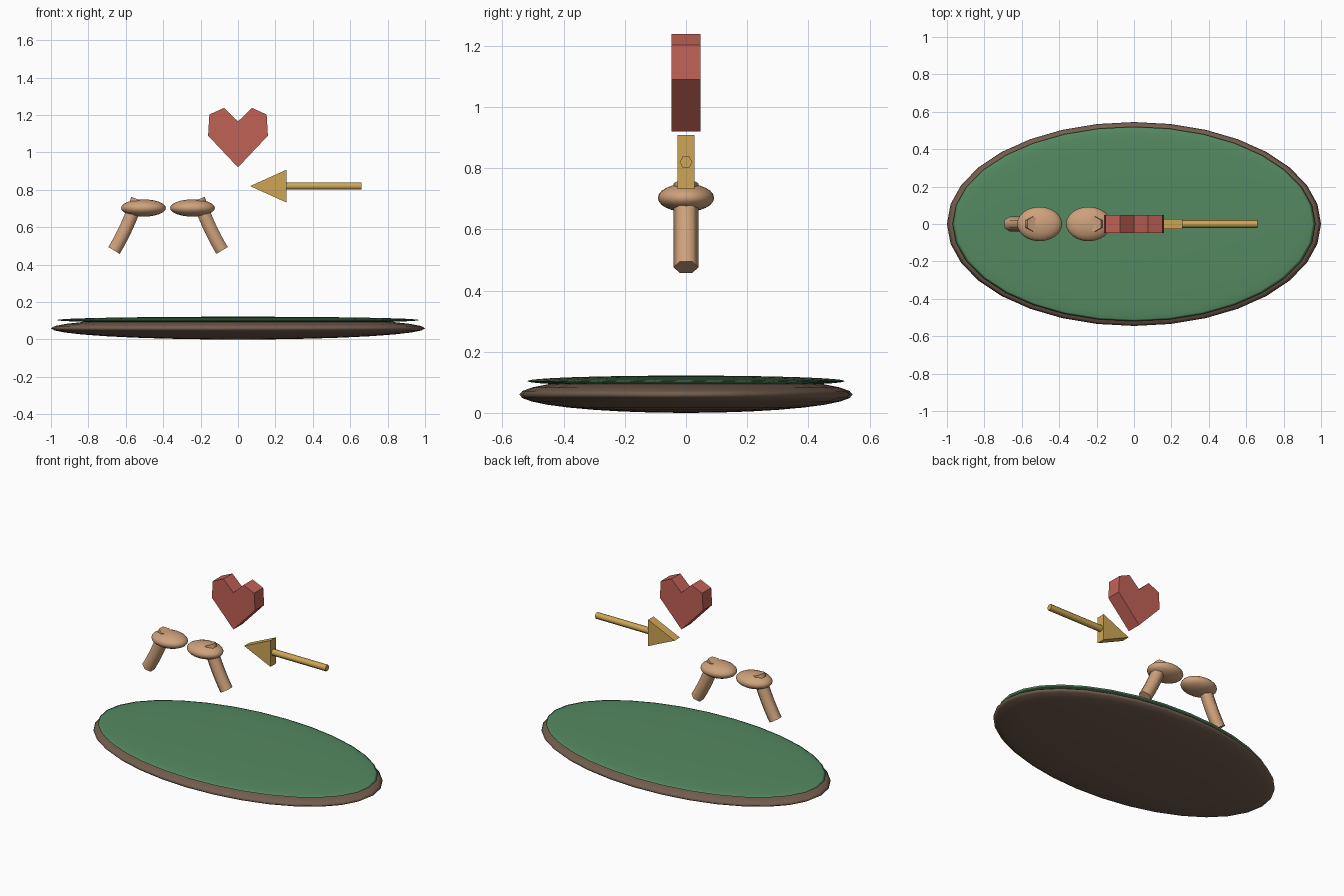
import bpy, bmesh, math
from mathutils import Vector

if "Cube" in bpy.data.objects:
    bpy.data.objects.remove(bpy.data.objects["Cube"])


def material(name, r, g, b):
    m = bpy.data.materials.new(name)
    m.diffuse_color = (r, g, b, 1)
    m.use_nodes = True
    m.node_tree.nodes["Principled BSDF"].inputs["Base Color"].default_value = m.diffuse_color
    return m


BROWN = material("brown", 0.17, 0.11, 0.075)
GREEN = material("green", 0.09, 0.25, 0.12)
SKIN = material("skin", 0.62, 0.36, 0.20)
RED = material("red", 0.53, 0.12, 0.09)
GOLD = material("gold", 0.62, 0.38, 0.09)


def finish(bm, name, mat):
    bmesh.ops.recalc_face_normals(bm, faces=bm.faces)
    me = bpy.data.meshes.new(name)
    bm.to_mesh(me)
    bm.free()
    me.materials.append(mat)
    ob = bpy.data.objects.new(name, me)
    bpy.context.collection.objects.link(ob)
    return ob


def ellipsoid(name, centre, radii, mat, segs, rings):
    bm = bmesh.new()
    bmesh.ops.create_uvsphere(bm, u_segments=segs, v_segments=rings, radius=1)
    bmesh.ops.scale(bm, vec=radii, verts=bm.verts)
    bmesh.ops.translate(bm, vec=centre, verts=bm.verts)
    for f in bm.faces:
        f.smooth = True
    return finish(bm, name, mat)


def slab(name, outline, half, mat):
    """Flat x-z outline given thickness along y."""
    bm = bmesh.new()
    face = bm.faces.new([bm.verts.new((x, -half, z)) for x, z in outline])
    ext = bmesh.ops.extrude_face_region(bm, geom=[face], use_keep_orig=True)
    verts = [v for v in ext["geom"] if isinstance(v, bmesh.types.BMVert)]
    bmesh.ops.translate(bm, vec=(0, 2 * half, 0), verts=verts)
    return finish(bm, name, mat)


def tube(name, p0, p1, p2, radius, steps, mat):
    """Six-sided tube along a quadratic curve in the x-z plane."""
    p0, p1, p2 = (Vector((p[0], 0, p[1])) for p in (p0, p1, p2))
    y = Vector((0, 1, 0))
    bm = bmesh.new()
    rings = []
    for i in range(steps + 1):
        t = i / steps
        c = p0 * (1 - t) ** 2 + p1 * 2 * t * (1 - t) + p2 * t * t
        side = ((p1 - p0) * (1 - t) + (p2 - p1) * t).normalized().cross(y)
        rings.append([bm.verts.new(c + radius * (y * math.cos(a) + side * math.sin(a)))
                      for a in (k * math.pi / 3 for k in range(6))])
    for a, b in zip(rings, rings[1:]):
        for k in range(6):
            n = (k + 1) % 6
            bm.faces.new((a[k], a[n], b[n], b[k])).smooth = True
    for cap in (rings[0], rings[-1]):
        bm.faces.new(cap)
        for k in range(6):
            bm.edges.get((cap[k], cap[(k + 1) % 6])).smooth = False
    return finish(bm, name, mat)


# Oval table with its felt top
ellipsoid("table_base", (0, 0, 0.06), (1.0, 0.545, 0.06), BROWN, 32, 16)
ellipsoid("felt_top", (0, 0, 0.104), (0.97, 0.52, 0.018), GREEN, 32, 16)

# Pair of hands with curved wrists, mirrored about x = -0.374
for label, s in (("left", -1), ("right", 1)):
    def mx(d):
        return -0.374 + s * d
    ellipsoid(label + "_hand", (mx(0.131), 0, 0.703), (0.12, 0.092, 0.046), SKIN, 24, 12)
    tube(label + "_wrist", (mx(0.289), 0.476), (mx(0.217), 0.595), (mx(0.163), 0.75),
         0.041, 10, SKIN)

# Heart
half = [(0.16, 1.09), (0.153, 1.203), (0.075, 1.238)]
slab("heart", [(0, 0.92)] + half + [(0, 1.166)] + [(-x, z) for x, z in reversed(half)],
     0.048, RED)

# Arrow pointing left
slab("arrow_head", [(0.065, 0.82), (0.26, 0.732), (0.26, 0.908)], 0.028, GOLD)
tube("arrow_shaft", (0.25, 0.82), (0.455, 0.82), (0.66, 0.82), 0.021, 1, GOLD)
